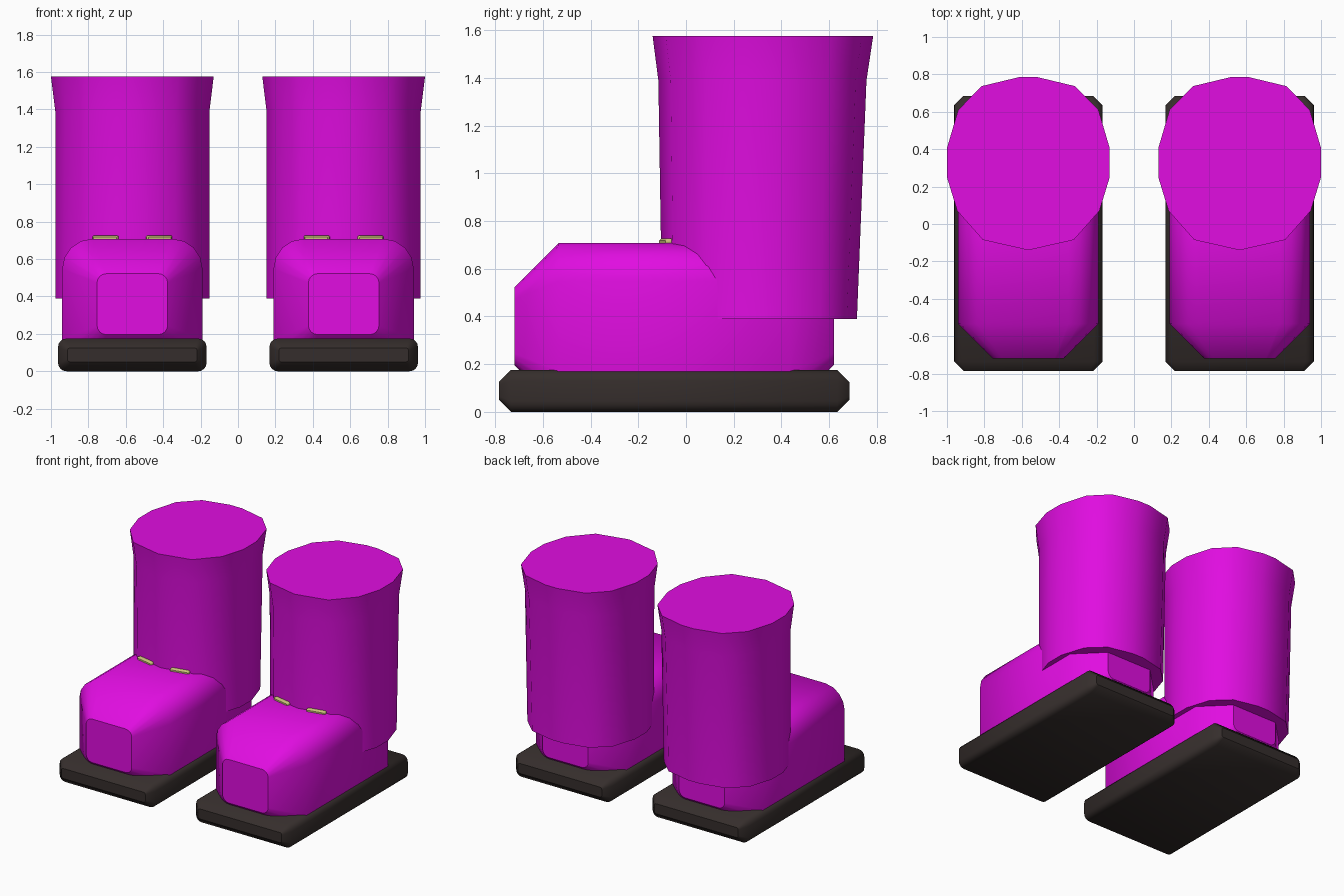
import bpy
import bmesh
from math import cos, sin, pi, radians
from mathutils import Matrix

cube = bpy.data.objects.get("Cube")
if cube:
    bpy.data.objects.remove(cube, do_unlink=True)


def material(name, rgb):
    m = bpy.data.materials.new(name)
    m.use_nodes = True
    m.diffuse_color = (*rgb, 1)
    m.node_tree.nodes["Principled BSDF"].inputs["Base Color"].default_value = (*rgb, 1)
    return m


magenta = material("magenta fabric", (0.75, 0.004, 0.75))
rubber = material("dark rubber", (0.036, 0.027, 0.025))
beige = material("beige lace", (0.60, 0.53, 0.19))


def loft(name, rings, mat):
    """Skin a list of equal-length rings, close both ends with sharp-edged caps."""
    bm = bmesh.new()
    loops = [[bm.verts.new(p) for p in ring] for ring in rings]
    n = len(loops[0])
    for a, b in zip(loops, loops[1:]):
        for i in range(n):
            bm.faces.new((a[i], a[(i + 1) % n], b[(i + 1) % n], b[i])).smooth = True
    for ring in (loops[0], loops[-1]):
        cap = bm.faces.new(ring)
        for e in cap.edges:
            e.smooth = False
    bmesh.ops.recalc_face_normals(bm, faces=bm.faces)
    mesh = bpy.data.meshes.new(name)
    bm.to_mesh(mesh)
    bm.free()
    mesh.materials.append(mat)
    obj = bpy.data.objects.new(name, mesh)
    bpy.context.collection.objects.link(obj)
    return obj


def rounded_section(cx, y, half, low, high, radius, steps=4):
    """Rounded rectangle standing in the xz plane."""
    corners = [(1, high - radius), (-1, high - radius), (-1, low + radius), (1, low + radius)]
    ring = []
    for q, (side, z) in enumerate(corners):
        for s in range(steps + 1):
            a = (q + s / steps) * pi / 2
            ring.append((cx + side * (half - radius) + radius * cos(a), y,
                         z + radius * sin(a)))
    return ring


def block(name, cx, half, front, back, low, high, inset, radius, end_radius, mat):
    """Rounded bar along y whose two ends are chamfered inward."""
    def end(y):
        return rounded_section(cx, y, half - inset, low + inset, high - inset, end_radius)

    def full(y):
        return rounded_section(cx, y, half, low, high, radius)

    return loft(name, [end(front), full(front + inset), full(back - inset), end(back)], mat)


# Half outline of the shaft rim, from back to front, mirrored to a full ring
HALF = [(0.05, 0.785), (0.25, 0.737), (0.375, 0.61), (0.435, 0.406),
        (0.435, 0.25), (0.38, 0.07), (0.243, -0.085)]
RIM = HALF + [(0, -0.14)] + [(-x, y) for x, y in reversed(HALF)]


def shaft_ring(cx, z, half_x, front, back):
    kx = half_x / 0.435
    ky = (back - front) / 0.925
    return [(cx + x * kx, front + (y + 0.14) * ky, z) for x, y in RIM]


for side, cx in (("left", 0.565), ("right", -0.565)):
    block(side + "_sole", cx, 0.397, -0.785, 0.685, 0, 0.175, 0.05, 0.045, 0.015, rubber)
    block(side + "_foot", cx, 0.375, -0.72, 0.62, 0.01, 0.708, 0.186, 0.16, 0.05, magenta)

    # Leg shaft with a flared cuff
    loft(side + "_shaft", [shaft_ring(cx, 0.39, 0.412, -0.10, 0.717),
                           shaft_ring(cx, 1.39, 0.412, -0.116, 0.757),
                           shaft_ring(cx, 1.575, 0.435, -0.14, 0.785)], magenta)

    # Lace tips hugging the front of the shaft
    for tip, s in (("outer", 1), ("inner", -1)):
        lace = block(f"{side}_{tip}_lace", 0, 0.07, -0.022, 0.022,
                     0.69, 0.727, 0.008, 0.012, 0.004, beige)
        lace.data.transform(Matrix.Translation((cx + s * 0.142, -0.078, 0))
                            @ Matrix.Rotation(radians(12 * s), 4, "Z"))
